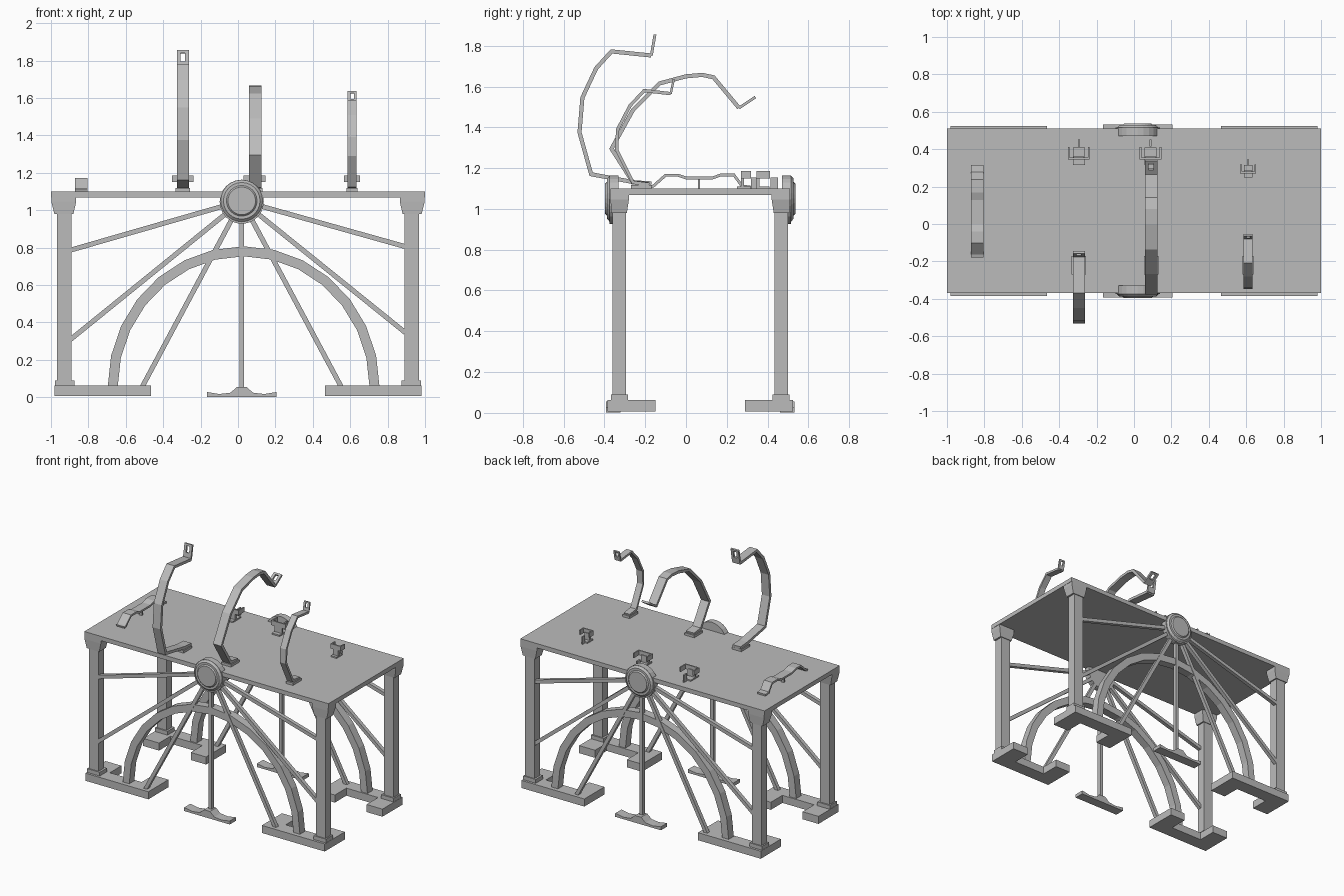
import bpy, bmesh, math
from mathutils import Vector

cube = bpy.data.objects.get("Cube")
if cube:
    bpy.data.objects.remove(cube, do_unlink=True)

metal = bpy.data.materials.new("plain grey")
metal.use_nodes = True
GREY = (0.5, 0.5, 0.5, 1)
metal.diffuse_color = GREY
metal.node_tree.nodes["Principled BSDF"].inputs["Base Color"].default_value = GREY
YC = 0.07  # middle of the table, front to back


def loft(name, rings):
    """Solid skin through matching rings of points, capped at both ends."""
    bm = bmesh.new()
    loops = [[bm.verts.new(p) for p in ring] for ring in rings]
    n = len(loops[0])
    for a, b in zip(loops, loops[1:]):
        for i in range(n):
            j = (i + 1) % n
            bm.faces.new((a[i], a[j], b[j], b[i]))
    bm.faces.new(loops[0])
    bm.faces.new(loops[-1])
    bmesh.ops.recalc_face_normals(bm, faces=bm.faces)
    mesh = bpy.data.meshes.new(name)
    bm.to_mesh(mesh)
    bm.free()
    mesh.materials.append(metal)
    obj = bpy.data.objects.new(name, mesh)
    bpy.context.collection.objects.link(obj)
    return obj


def rect(x, y, z):
    return [(x[0], y[0], z), (x[1], y[0], z), (x[1], y[1], z), (x[0], y[1], z)]


def box(name, x, y, z):
    return loft(name, [rect(x, y, z[0]), rect(x, y, z[1])])


def strip(path, t):
    """Thicken an open 2D path, returning matching inner and outer points."""
    pts = [Vector(p) for p in path]
    pairs = []
    for i, p in enumerate(pts):
        d1 = (p - pts[max(i - 1, 0)]).normalized()
        d2 = (pts[min(i + 1, len(pts) - 1)] - p).normalized()
        d = (d1 + d2).normalized()
        scale = 1 / max(d.dot(d2 if d2.length else d1), 0.5)
        off = Vector((-d.y, d.x)) * t / 2 * scale
        pairs.append((p + off, p - off))
    return pairs


def ribbon(name, path, t, lo, hi, across="x"):
    """Flat bar bent along a path; its width runs along the given axis."""
    def place(p, w):
        return (w, p.x, p.y) if across == "x" else (p.x, w, p.y)
    return loft(name, [[place(a, lo), place(b, lo), place(b, hi), place(a, hi)]
                       for a, b in strip(path, t)])


def disc(name, r0, r1, y0, y1, x, z, n=24):
    def ring(r, y):
        return [(x + r * math.cos(math.tau * i / n), y, z + r * math.sin(math.tau * i / n))
                for i in range(n)]
    return loft(name, [ring(r0, y0), ring(r1, y1)])


# Table slab
box("table_top", (-1, 1), (YC - 0.44, YC + 0.44), (1.068, 1.1))

HUB = Vector((0.02, 1.05))
SPOKES = [(-0.9, 0.785), (-0.9, 0.305), (-0.515, 0.05), (0.02, 0.04),
          (0.555, 0.05), (0.895, 0.345), (0.895, 0.805)]

for s, side in ((-1, "front"), (1, "back")):
    def depth(a, b):
        return sorted((YC + s * a, YC + s * b))

    # Corner legs with capitals, plinths and U-shaped feet
    for m, hand in ((-1, "right"), (1, "left")):
        def span(a, b):
            return sorted((m * a, m * b))
        tag = side + "_" + hand
        box(tag + "_leg", span(0.89, 0.968), depth(0.365, 0.43), (0.05, 1.0))
        box(tag + "_plinth", span(0.875, 0.978), depth(0.355, 0.438), (0.055, 0.09))
        loft(tag + "_capital", [rect(span(0.88, 0.982), depth(0.36, 0.436), 0.98),
                                rect(span(0.865, 0.998), depth(0.35, 0.44), 1.045),
                                rect(span(0.865, 0.998), depth(0.35, 0.44), 1.069)])
        box(tag + "_foot", span(0.465, 0.98), depth(0.355, 0.455), (0.006, 0.062))
        for part, a, b in (("inner", 0.465, 0.59), ("outer", 0.85, 0.98)):
            box(f"{tag}_foot_{part}_prong", span(a, b), depth(0.22, 0.355), (0.006, 0.062))

    # Arch
    arc = [(0.03 - 0.70 * math.cos(math.pi * i / 14), 0.055 + 0.725 * math.sin(math.pi * i / 14))
           for i in range(15)]
    ribbon(side + "_arch", arc, 0.053, *depth(0.365, 0.425), across="y")

    # Spokes radiating from the hub
    for i, end in enumerate(SPOKES):
        ribbon(f"{side}_spoke_{i + 1}", [HUB, end], 0.026, *depth(0.40, 0.428), across="y")

    # Hub with collar and raised centre
    y = [YC + s * d for d in (0.40, 0.445, 0.458, 0.466)]
    disc(side + "_hub_collar", 0.118, 0.118, y[0], y[1], HUB.x, HUB.y - 0.005)
    disc(side + "_hub_ring", 0.112, 0.098, y[1], y[2], HUB.x, HUB.y)
    disc(side + "_hub_cap", 0.082, 0.074, y[2], y[3], HUB.x, HUB.y)

    # Small foot below the hub
    half = [(0.187, 0.002), (0.187, 0.028), (0.15, 0.022), (0.12, 0.017),
            (0.06, 0.024), (0.025, 0.055)]
    outline = [(HUB.x - x, z) for x, z in half] + [(HUB.x + x, z) for x, z in reversed(half)]
    loft(side + "_hub_foot", [[(x, v, z) for x, z in outline] for v in depth(0.39, 0.462)])


def hook(name, x, w, path, t=0.02):
    """Curved strap ending in a slotted tip."""
    h = w / 2
    ribbon(name + "_strap", path[:-1], t, x - h, x + h)
    a, b = Vector(path[-2]), Vector(path[-1])
    ribbon(name + "_tip_base", [a, a.lerp(b, 0.4)], t * 0.7, x - h, x + h)
    ribbon(name + "_tip_end", [a.lerp(b, 0.85), b], t * 0.7, x - h, x + h)
    for m in (-1, 1):
        ribbon(name + "_tip_side", [a.lerp(b, 0.4), a.lerp(b, 0.85)], t * 0.7,
               *sorted((x + m * h, x + m * h * 0.4)))
    # Hinge pad under the strap
    box(name + "_pad", (x - h * 1.2, x + h * 1.2), (-0.27, -0.17), (1.1, 1.118))


hook("large_hook", -0.295, 0.064,
     [(-0.17, 1.125), (-0.25, 1.13), (-0.465, 1.17), (-0.522, 1.375), (-0.508, 1.545),
      (-0.44, 1.69), (-0.365, 1.772), (-0.17, 1.752), (-0.152, 1.855)])
hook("middle_hook", 0.092, 0.066,
     [(-0.18, 1.12), (-0.26, 1.13), (-0.365, 1.295), (-0.26, 1.485), (-0.13, 1.615),
      (0.0, 1.65), (0.08, 1.657), (0.135, 1.645), (0.26, 1.495), (0.34, 1.548)])
hook("small_hook", 0.61, 0.048,
     [(-0.18, 1.12), (-0.26, 1.13), (-0.34, 1.29), (-0.335, 1.39), (-0.275, 1.505),
      (-0.205, 1.58), (-0.075, 1.565), (-0.06, 1.635)], 0.016)


def latch(name, x, w, y, k):
    """Catch bracket: plate, post, forked head and pin."""
    h, e = w / 2, 0.009
    box(name + "_plate", (x - h * 0.55, x + h * 0.55), (y - 0.03 * k, y + 0.065 * k), (1.1, 1.11))
    box(name + "_post", (x - h * 0.5, x + h * 0.5), (y, y + 0.015), (1.1, 1.16))
    box(name + "_head", (x - h, x + h), (y, y + 0.01), (1.15, 1.185))
    for m in (-1, 1):
        box(name + "_fork", sorted((x + m * h, x + m * (h - e))),
            (y, y + 0.068 * k), (1.15, 1.185))
    box(name + "_pin", (x - 0.005, x + 0.005), (y + 0.07 * k, y + 0.107 * k), (1.1, 1.155))


latch("large_latch", -0.295, 0.116, 0.345, 1)
latch("middle_latch", 0.088, 0.116, 0.345, 1)
latch("small_latch", 0.61, 0.084, 0.27, 0.7)

# Low clamp strap at the far end of the table
ribbon("low_clamp", [(-0.178, 1.107), (-0.16, 1.112), (-0.1, 1.165), (-0.04, 1.165),
                     (0.0, 1.152), (0.13, 1.152), (0.17, 1.166), (0.235, 1.166),
                     (0.275, 1.112), (0.315, 1.107)], 0.014, -0.872, -0.805)
box("low_clamp_post", (-0.85, -0.827), (0.058, 0.068), (1.1, 1.15))
